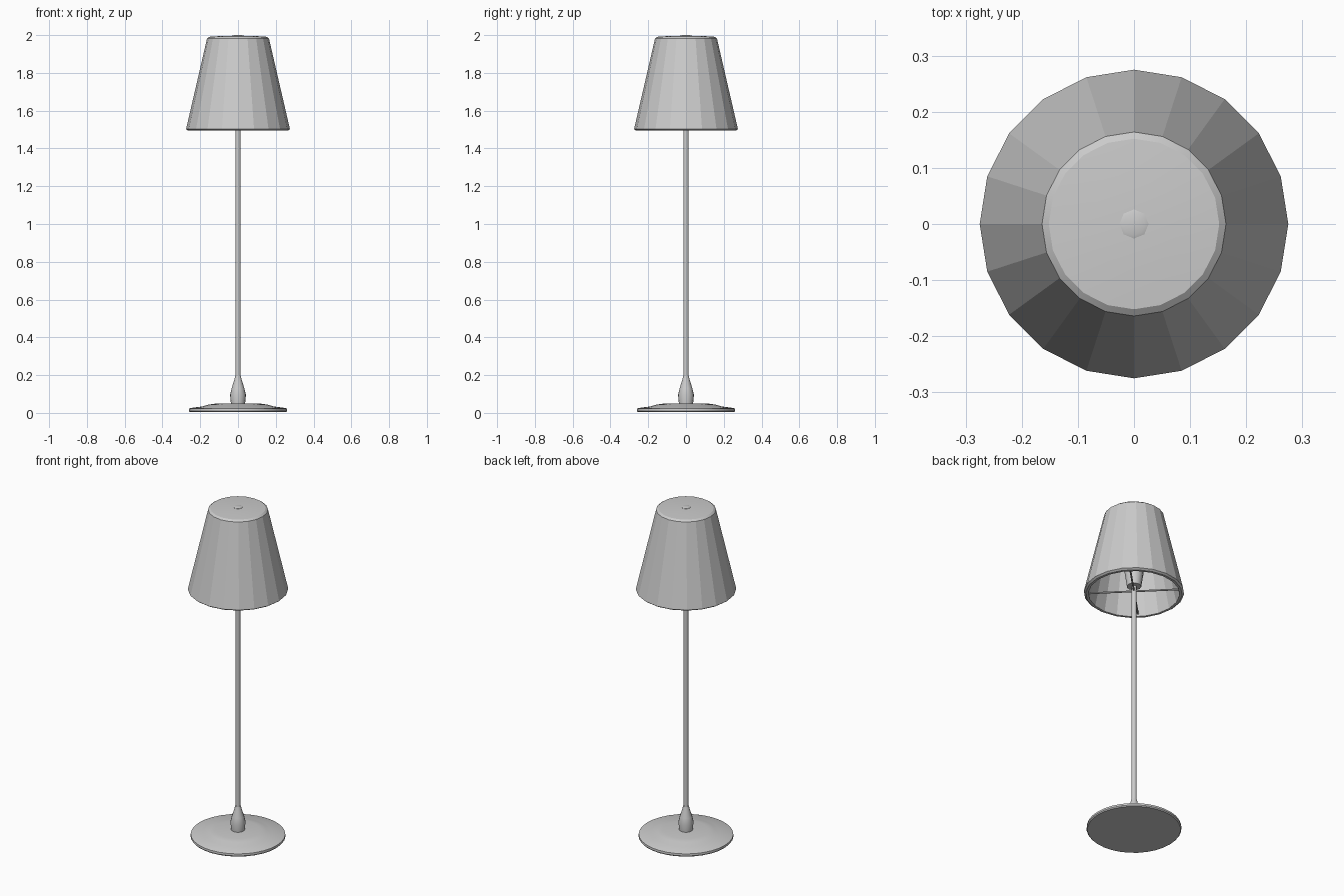
import bpy, math
from mathutils import Vector

if "Cube" in bpy.data.objects:
    bpy.data.objects.remove(bpy.data.objects["Cube"])


def lathe(name, profile, sides, angle=None):
    """Revolve (radius, z) points about z; radius 0 makes a pole."""
    verts, rings, faces = [], [], []
    for r, z in profile:
        n = 1 if r == 0 else sides
        rings.append([len(verts) + i for i in range(n)])
        for i in range(n):
            a = 2 * math.pi * i / sides
            verts.append((r * math.cos(a), r * math.sin(a), z))
    for lo, hi in zip(rings, rings[1:]):
        for i in range(sides):
            j = (i + 1) % sides
            quad = [lo[i % len(lo)], lo[j % len(lo)], hi[j % len(hi)], hi[i % len(hi)]]
            faces.append(list(dict.fromkeys(quad)))
    mesh = bpy.data.meshes.new(name)
    mesh.from_pydata(verts, [], faces)
    obj = bpy.data.objects.new(name, mesh)
    bpy.context.collection.objects.link(obj)
    if angle:
        bpy.ops.object.select_all(action='DESELECT')
        obj.select_set(True)
        bpy.context.view_layer.objects.active = obj
        bpy.ops.object.shade_smooth_by_angle(angle=math.radians(angle))
    return obj


def rod(name, start, end, radius, sides=6):
    start, end = Vector(start), Vector(end)
    d = end - start
    obj = lathe(name, [(0, 0), (radius, 0), (radius, d.length), (0, d.length)], sides, 65)
    obj.location = start
    obj.rotation_euler = d.to_track_quat('Z', 'Y').to_euler()
    return obj


# Round foot with a gently raised top
lathe("base", [(0, 0.004), (0.255, 0.004), (0.26, 0.01), (0.259, 0.022), (0.25, 0.026),
               (0.19, 0.034), (0.155, 0.044), (0.12, 0.049), (0, 0.049)], 32, 35)

# Tapered collar at the foot of the pole
lathe("pole_collar", [(0, 0.045), (0.037, 0.045), (0.042, 0.095), (0.034, 0.13),
                      (0.021, 0.17), (0.015, 0.195), (0, 0.195)], 16, 40)

# Slim pole
lathe("pole", [(0, 0.04), (0.0145, 0.04), (0.0145, 1.56), (0, 1.56)], 8, 50)

# Lamp socket and bulb
lathe("socket", [(0, 1.54), (0.04, 1.54), (0.052, 1.62), (0.052, 1.65), (0, 1.65)], 12, 40)
lathe("bulb", [(0.028, 1.645), (0.03, 1.67), (0.05, 1.71), (0.055, 1.75),
               (0.045, 1.785), (0.025, 1.803), (0, 1.808)], 12, 50)

# Faceted shade: domed top, outer wall, lower lip, inner wall and ceiling
lathe("shade", [(0, 1.955), (0.148, 1.955), (0.248, 1.505), (0.25, 1.494), (0.264, 1.494),
                (0.275, 1.502), (0.164, 1.982), (0.152, 1.991), (0.08, 1.996), (0, 1.997)], 20, 15)

# Small knob on the shade top
lathe("top_knob", [(0.026, 1.99), (0.026, 1.998), (0.02, 2.0), (0, 2.0)], 8, 30)

# Four spokes joining the pole to the shade rim
for k in range(4):
    a = math.radians(45 + 90 * k)
    c, s = math.cos(a), math.sin(a)
    rod(f"shade_spoke_{k + 1}", (0.005 * c, 0.005 * s, 1.51), (0.252 * c, 0.252 * s, 1.51), 0.005)
